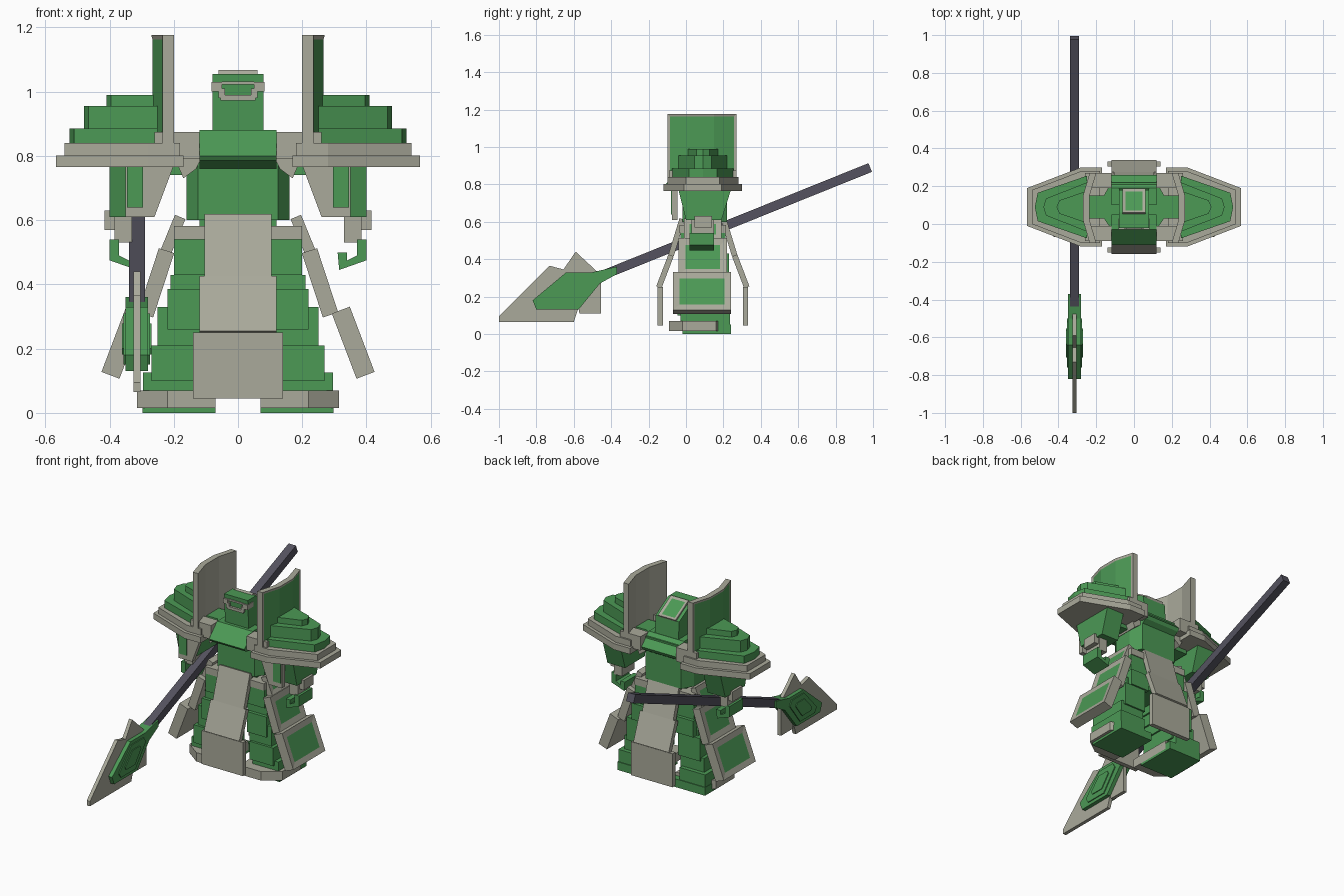
import bpy, bmesh
from mathutils import Vector

old = bpy.data.objects.get("Cube")
if old:
    bpy.data.objects.remove(old)


def material(name, colour):
    m = bpy.data.materials.new(name)
    m.use_nodes = True
    m.diffuse_color = (*colour, 1)
    m.node_tree.nodes["Principled BSDF"].inputs["Base Color"].default_value = (*colour, 1)
    return m


GREEN = material("armour_green", (0.072, 0.319, 0.091))
PALE = material("pale_stone", (0.402, 0.402, 0.328))
DARK = material("dark_shaft", (0.09, 0.086, 0.115))
MID = 0.09  # depth of the body's centre plane
AXES = {"x": lambda a, b, t: (t, a, b),
        "y": lambda a, b, t: (a, t, b),
        "z": lambda a, b, t: (a, b, t)}


def prism(name, pts, axis, lo, hi, mat, s=1, inset=None):
    """Extrude an outline along an axis; inset = (direction, border, material)."""
    bm = bmesh.new()
    rings = []
    for t in (lo, hi):
        ring = []
        for a, b in pts:
            x, y, z = AXES[axis](a, b, t)
            ring.append(bm.verts.new((x * s, y, z)))
        rings.append(ring)
    bm.faces.new(rings[0])
    bm.faces.new(rings[1])
    n = len(pts)
    for i in range(n):
        j = (i + 1) % n
        bm.faces.new((rings[0][i], rings[0][j], rings[1][j], rings[1][i]))
    bmesh.ops.recalc_face_normals(bm, faces=bm.faces)
    if inset:
        d, border, _ = inset
        d = Vector((d[0] * s, d[1], d[2])).normalized()
        bm.normal_update()
        picked = [f for f in bm.faces if f.normal.dot(d) > 0.8]
        bmesh.ops.inset_region(bm, faces=picked, thickness=border, depth=-0.004,
                               use_boundary=True, use_even_offset=True)
        for f in picked:
            f.material_index = 1
    me = bpy.data.meshes.new(name)
    bm.to_mesh(me)
    bm.free()
    me.materials.append(mat)
    if inset:
        me.materials.append(inset[2])
    ob = bpy.data.objects.new(name, me)
    bpy.context.collection.objects.link(ob)
    return ob


def box(name, x0, x1, y0, y1, z0, z1, mat, s=1, inset=None):
    return prism(name, [(x0, y0), (x1, y0), (x1, y1), (x0, y1)], "z", z0, z1, mat, s, inset)


def strip(name, a, b, thick, axis, lo, hi, mat, s=1, inset=None):
    """Flat board whose edge runs from a to b."""
    a, b = Vector(a), Vector(b)
    d = (b - a).normalized() * thick / 2
    n = Vector((-d.y, d.x))
    return prism(name, [a + n, b + n, b - n, a - n], axis, lo, hi, mat, s, inset)


# Torso, waist and chest wedges
prism("torso", [(-.16, .03), (-.125, -.02), (.125, -.02), (.16, .03),
                (.16, .15), (.12, .22), (-.12, .22), (-.16, .15)], "z", .6, .86, GREEN)
box("waist", -.12, .12, .01, .17, .38, .6, GREEN)
prism("chest_plate", [(-.03, .88), (-.11, .8), (-.1, .785), (-.03, .76), (.05, .76), (.05, .88)],
      "x", -.12, .12, GREEN)
prism("back_plate", [(.19, .88), (.26, .81), (.25, .79), (.2, .76), (.1, .76), (.1, .88)],
      "x", -.12, .12, GREEN)

# Head with visor and sloped hatch
prism("head", [(-.01, .86), (-.02, 1.055), (.06, 1.055), (.18, .985), (.19, .86)],
      "x", -.08, .08, GREEN)
strip("head_hatch", (.055, 1.058), (.182, .984), .02, "x", -.06, .06, PALE,
      inset=((0, .5, .86), .016, GREEN))
box("visor_chin", -.055, .055, -.03, .01, .973, .99, PALE)
for s in (1, -1):
    box("visor_cheek", .05, .083, -.028, .03, 1.0, 1.03, PALE, s)
    box("visor_corner", .04, .06, -.029, .01, .98, 1.01, PALE, s)
box("visor_brow", -.05, .05, -.025, .01, 1.022, 1.032, PALE)

# Front and back hanging flaps
for side, name in ((-1, "front"), (1, "back")):
    path = [(.11, .615), (.17, .42), (.235, .25)]
    for i, half in enumerate((.105, .12)):
        (ya, za), (yb, zb) = path[i:i + 2]
        strip(name + "_flap", (MID + side * ya, za), (MID + side * yb, zb), .03,
              "x", -half, half, PALE)
    y = MID + side * .228
    strip(name + "_flap_end", (y, .25), (y, .045), .028, "x", -.14, .14, PALE)

for s in (1, -1):
    # Collar and shoulder joint
    for y in (-.09, .19):
        box("collar_block", .12, .26, y, y + .08, .79, .875, PALE, s)
    prism("collar_brace", [(.11, .8), (.2, .8), (.17, .73), (.13, .76)], "y", -.03, .21, PALE, s)
    box("shoulder_joint", .12, .27, .03, .15, .74, .86, GREEN, s)

    # Broad shoulder slabs
    for x0, x1, xk, h, tip, z0, z1 in ((.17, .567, .28, .21, .1, .765, .802),
                                       (.18, .54, .28, .19, .09, .802, .84)):
        prism("shoulder_slab", [(x0, MID - h), (xk, MID - h), (x1, MID - tip),
                                (x1, MID + tip), (xk, MID + h), (x0, MID + h)],
              "z", z0, z1, PALE, s)
    # Stepped green tiers on the slabs
    for x1, h, tip, z0, z1 in ((.525, .165, .075, .84, .885),
                               (.48, .13, .045, .885, .955),
                               (.41, .085, .035, .955, .99)):
        prism("shoulder_tier", [(.25, MID - h), (x1 - .015, MID - tip), (x1, MID),
                                (x1 - .015, MID + tip), (.25, MID + h)], "z", z0, z1, GREEN, s)
    # Tall bent shield beside the head
    arc = [(.235, -.1), (.27, .02), (.27, .15), (.235, .27)]
    prism("shoulder_shield", arc + [(x - .035, y) for x, y in reversed(arc)],
          "z", .83, 1.176, PALE, s, ((1, 0, 0), .014, GREEN))

    # Arm, front guard, wrist and curled hand
    prism("upper_arm", [(-.04, .77), (.24, .77), (.19, .61), (0, .61)], "x", .28, .4, GREEN, s)
    prism("arm_guard", [(.2, .77), (.35, .77), (.35, .61), (.26, .61)], "y", -.075, -.045, PALE, s)
    box("arm_guard_inlay", .295, .345, -.08, -.07, .64, .765, GREEN, s)
    box("forearm", .33, .385, .03, .15, .53, .63, PALE, s)
    box("wrist_guard", .385, .415, .045, .14, .57, .63, PALE, s)
    prism("hand", [(.4, .54), (.37, .54), (.37, .49), (.34, .475), (.34, .5), (.31, .5),
                   (.315, .445), (.4, .475)], "y", .02, .15, GREEN, s)

    # Hip belt and stepped leg
    box("hip_belt", .1, .2, -.035, .215, .54, .582, PALE, s)
    for x0, x1, y0, y1, z0, z1 in ((.07, .2, -.03, .21, .43, .54),
                                   (.08, .21, -.02, .23, .33, .43),
                                   (.09, .22, -.04, .2, .26, .385),
                                   (.1, .25, -.03, .22, .19, .33),
                                   (.11, .27, -.045, .21, .1, .21),
                                   (.12, .295, -.03, .235, .04, .125)):
        box("leg_block", x0, x1, y0, y1, z0, z1, GREEN, s)
    # Foot
    prism("foot_band", [(.07, -.09), (.22, -.09), (.315, -.02), (.315, .16), (.25, .2), (.07, .2)],
          "z", .015, .07, PALE, s)
    box("foot_sole", .07, .297, -.02, .24, 0, .05, GREEN, s)

    # Side skirt panels
    out = (.94, 0, .34)
    strip("skirt_top", (.18, .61), (.225, .5), .035, "y", -.01, .19, PALE, s, (out, .03, GREEN))
    strip("skirt_middle", (.2225, .505), (.288, .305), .05, "y", -.04, .22, PALE, s,
          (out, .038, GREEN))
    strip("skirt_bottom", (.32, .32), (.397, .117), .06, "y", -.07, .24, PALE, s,
          (out, .034, GREEN))

# Spear shaft
SPEAR_X = -.315
strip("spear_shaft", (-.5, .292), (.985, .89), .05, "x", SPEAR_X - .025, SPEAR_X + .025, DARK)
# Spear blade
prism("spear_blade", [(-1, .065), (-1, .095), (-.73, .365), (-.655, .345), (-.59, .44),
                      (-.455, .315), (-.455, .11), (-.57, .11), (-.575, .14), (-.6, .065)],
      "x", SPEAR_X - .011, SPEAR_X + .011, PALE)
# Layered blade core
core = [(-.82, .18), (-.8, .13), (-.575, .13), (-.46, .27), (-.37, .32), (-.37, .36),
        (-.5, .33), (-.64, .33)]
prism("spear_core", core, "x", SPEAR_X - .035, SPEAR_X + .035, GREEN)
diamond = [(-.76, .18), (-.74, .15), (-.6, .15), (-.5, .28), (-.52, .31), (-.64, .31)]
for half, k in ((.041, 1), (.046, .6)):
    ring = [(-.63 + (y + .63) * k, .23 + (z - .23) * k) for y, z in diamond]
    prism("spear_core_ridge", ring, "x", SPEAR_X - half, SPEAR_X + half, GREEN)
